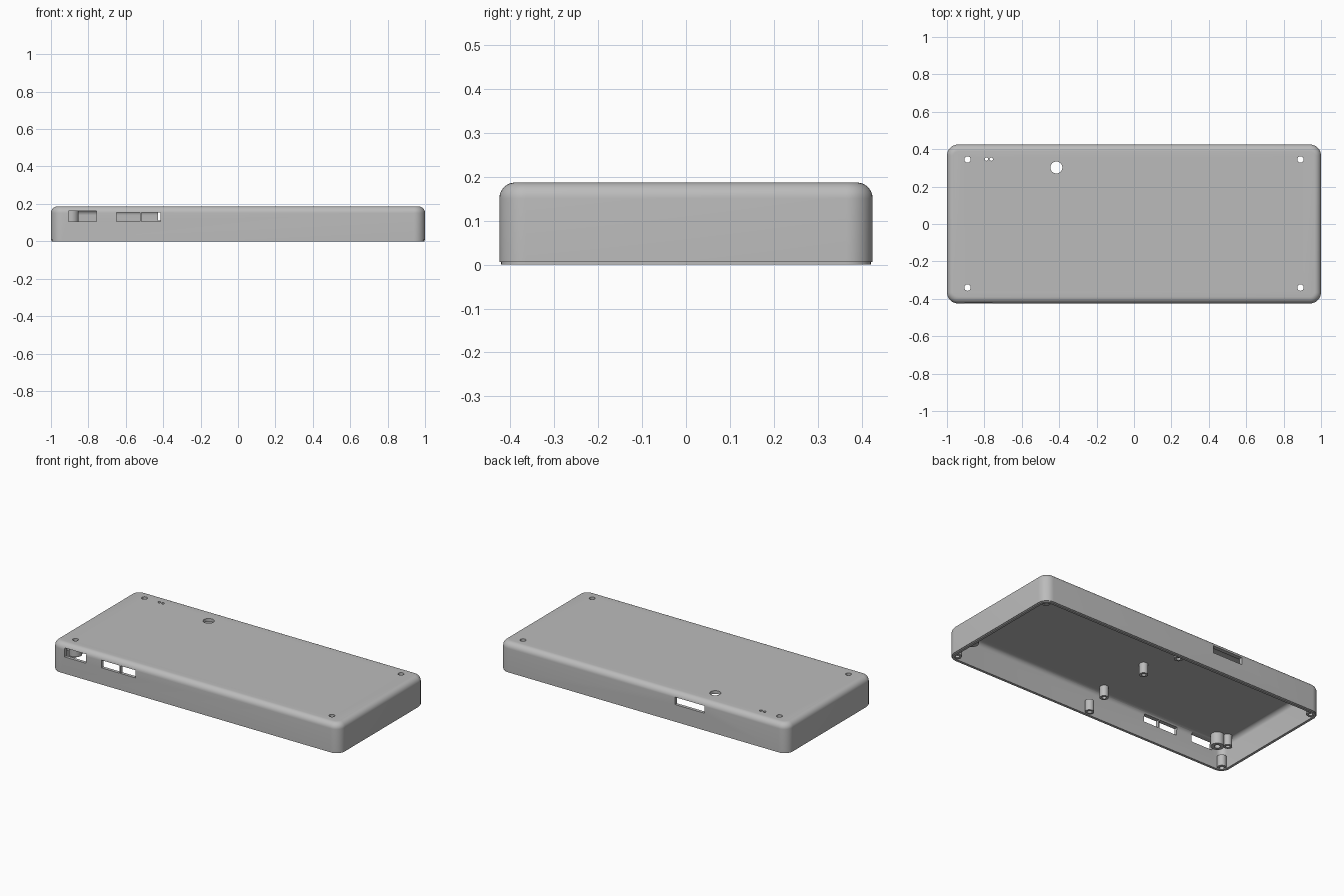
import bpy, bmesh
from math import sin, cos, pi

if "Cube" in bpy.data.objects:
    bpy.data.objects.remove(bpy.data.objects["Cube"])

HX, HY, H = 1.0, 0.425, 0.187      # half length, half depth, height
CORNER, EDGE, WALL = 0.06, 0.036, 0.02
ROOF = H - WALL

grey = bpy.data.materials.new("light grey plastic")
grey.use_nodes = True
colour = (0.5, 0.5, 0.5, 1)
grey.diffuse_color = colour
grey.node_tree.nodes["Principled BSDF"].inputs["Base Color"].default_value = colour


def finish(name, bm):
    bmesh.ops.recalc_face_normals(bm, faces=bm.faces)
    mesh = bpy.data.meshes.new(name)
    bm.to_mesh(mesh)
    bm.free()
    mesh.materials.append(grey)
    obj = bpy.data.objects.new(name, mesh)
    bpy.context.collection.objects.link(obj)
    return obj


def smooth(obj):
    bpy.ops.object.select_all(action='DESELECT')
    obj.select_set(True)
    bpy.context.view_layer.objects.active = obj
    bpy.ops.object.shade_smooth_by_angle(angle=pi / 6)


def loft(bm, rings, caps=True, closed=False):
    loops = [[bm.verts.new(p) for p in ring] for ring in rings]
    pairs = list(zip(loops, loops[1:]))
    if closed:
        pairs.append((loops[-1], loops[0]))
    for a, b in pairs:
        for i in range(len(a)):
            j = (i + 1) % len(a)
            bm.faces.new((a[i], a[j], b[j], b[i]))
    if caps:
        bm.faces.new(loops[0])
        bm.faces.new(loops[-1])


def rounded_rect(inset, z, steps=10):
    r = max(CORNER - inset, 0.012)
    cx, cy = HX - inset - r, HY - inset - r
    pts = []
    for k, (sx, sy) in enumerate([(1, 1), (-1, 1), (-1, -1), (1, -1)]):
        for i in range(steps + 1):
            a = (k + i / steps) * pi / 2
            pts.append((sx * cx + r * cos(a), sy * cy + r * sin(a), z))
    return pts


def circle(x, y, z, r, n=32):
    return [(x + r * cos(2 * pi * i / n), y + r * sin(2 * pi * i / n), z) for i in range(n)]


def dome(inset, top, r, steps=8):
    # rounded upper edge, from the wall to the roof
    return [rounded_rect(inset + r * (1 - cos(t)), top - r + r * sin(t))
            for t in (pi / 2 * i / steps for i in range(steps + 1))]


# Hollow case, open underneath, with a small stepped lip
bm = bmesh.new()
lip = 0.004
rings = dome(WALL, ROOF, 0.028)[::-1]
rings += [rounded_rect(WALL, 0), rounded_rect(lip, 0),
          rounded_rect(lip, 0.006), rounded_rect(0, 0.006)]
rings += dome(0, H, EDGE)
loft(bm, rings)
case = finish("case_shell", bm)

# Openings: screw holes, button hole, indicator holes, connector slots
screws = [(x, y) for x in (-0.89, 0.89) for y in (-0.34, 0.345)]
holes = [(x, y, 0.017) for x, y in screws]
holes += [(-0.415, 0.302, 0.032), (-0.789, 0.347, 0.009), (-0.763, 0.347, 0.009)]
slots = [(-0.906, -0.757, -1, 0.107, 0.163), (-0.65, -0.525, -1, 0.107, 0.155),
         (-0.517, -0.414, -1, 0.107, 0.155), (-0.427, -0.222, 1, 0.11, 0.156)]
bm = bmesh.new()
for x, y, r in holes:
    loft(bm, [circle(x, y, ROOF - 0.03, r), circle(x, y, H + 0.05, r)])
for x0, x1, side, z0, z1 in slots:
    ya, yb = side * (HY - 0.05), side * (HY + 0.05)
    loft(bm, [[(x0, ya, z), (x1, ya, z), (x1, yb, z), (x0, yb, z)] for z in (z0, z1)])
cutter = finish("opening_cutter", bm)
cutter.hide_render = True

cut = case.modifiers.new("openings", 'BOOLEAN')
cut.operation = 'DIFFERENCE'
cut.solver = 'EXACT'
cut.object = cutter
bpy.context.view_layer.objects.active = case
bpy.ops.object.modifier_apply(modifier=cut.name)
bpy.data.objects.remove(cutter)
smooth(case)


def tube(name, x, y, z0, z1, r, bore, through=False):
    bm = bmesh.new()
    outer = [circle(x, y, z1, r), circle(x, y, z0, r)]
    if through:
        inner = [circle(x, y, z0, bore), circle(x, y, z1, bore)]
    else:
        inner = [circle(x, y, z0, bore), circle(x, y, z0 + 0.6 * (z1 - z0), bore)]
    loft(bm, outer + inner, caps=not through, closed=through)
    smooth(finish(name, bm))


# Posts below the roof screw holes
for i, (x, y) in enumerate(screws):
    tube(f"roof_screw_post_{i + 1}", x, y, 0.095, ROOF + 0.004, 0.038, 0.017, True)

# Board standoffs hanging from the roof
for i, (x, y) in enumerate([(-0.07, 0), (-0.065, -0.336), (-0.94, -0.31)]):
    tube(f"board_standoff_{i + 1}", x, y, 0.1, ROOF + 0.004, 0.025, 0.012)

# Rim bosses in the corners and midway along the long walls
for x in (-0.96, 0, 0.96):
    for y in (-0.385, 0.385):
        place = ("front" if y < 0 else "back") + ("_middle" if x == 0 else "_left" if x > 0 else "_right")
        tube(f"rim_boss_{place}", x, y, 0.006, 0.075, 0.026, 0.013)
